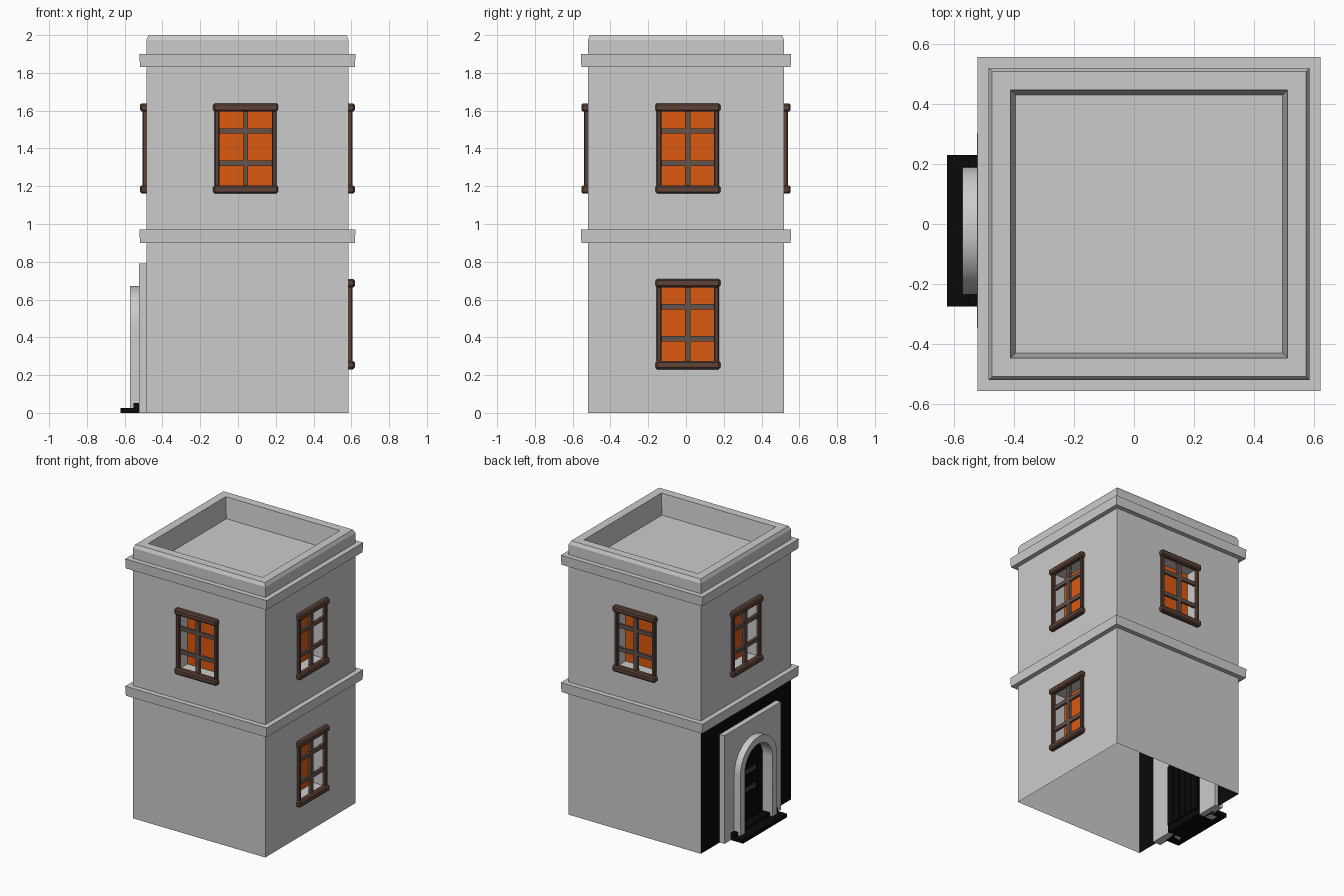
import bpy, bmesh, math
from mathutils import Matrix, Vector

if "Cube" in bpy.data.objects:
    bpy.data.objects.remove(bpy.data.objects["Cube"])

CX, HX, HY = 0.05, 0.535, 0.52      # tower centre and half sizes


def mat(name, c):
    m = bpy.data.materials.new(name)
    m.diffuse_color = (*c, 1)
    m.use_nodes = True
    m.node_tree.nodes["Principled BSDF"].inputs["Base Color"].default_value = m.diffuse_color
    return m


BROWN = mat("dark_wood", (0.11, 0.055, 0.04))
BAR = mat("bar_wood", (0.13, 0.085, 0.07))
ORANGE = mat("lit_glass", (0.72, 0.10, 0.005))
BLACK = mat("black", (0.003, 0.003, 0.003))
STEEL = mat("blue_steel", (0.03, 0.06, 0.10))
PALE = mat("pale_reveal", (0.75, 0.75, 0.75))


def finish(name, bm, m=None, mw=None, normals=True):
    if normals:
        bmesh.ops.recalc_face_normals(bm, faces=bm.faces)
    me = bpy.data.meshes.new(name)
    bm.to_mesh(me)
    bm.free()
    ob = bpy.data.objects.new(name, me)
    bpy.context.collection.objects.link(ob)
    if m:
        me.materials.append(m)
    if mw:
        ob.matrix_world = mw
    return ob


def box(name, lo, hi, m=None, mw=None, bevel=0):
    bm = bmesh.new()
    lo, hi = Vector(lo), Vector(hi)
    bmesh.ops.create_cube(bm, size=1, matrix=Matrix.Translation((lo + hi) / 2)
                          @ Matrix.Diagonal((*(hi - lo), 1)))
    if bevel:
        bmesh.ops.bevel(bm, geom=bm.edges[:], offset=bevel, segments=1, affect='EDGES')
    return finish(name, bm, m, mw)


def ring(name, profile, closed=False, cap=False):
    """Sweep an (offset, z) profile around the tower's rectangle."""
    bm = bmesh.new()
    rows = [[bm.verts.new((CX + sx * (HX + o), sy * (HY + o), z))
             for sx, sy in ((-1, -1), (1, -1), (1, 1), (-1, 1))] for o, z in profile]
    pairs = list(zip(rows, rows[1:])) + ([(rows[-1], rows[0])] if closed else [])
    for a, b in pairs:
        for i in range(4):
            j = (i + 1) % 4
            bm.faces.new((a[i], a[j], b[j], b[i]))
    if cap:
        bm.faces.new(rows[-1])
    return finish(name, bm)


def wall(name, half, z0, z1, mw, hole=None, m=None):
    """Single-sheet wall facing local -y, with an optional window hole."""
    us, zs = [-half, half], [z0, z1]
    if hole:
        u, z = hole
        us[1:1] = [u - 0.14, u + 0.14]
        zs[1:1] = [z - 0.2, z + 0.2]
    bm = bmesh.new()
    g = [[bm.verts.new((u, 0, z)) for z in zs] for u in us]
    for i in range(len(us) - 1):
        for j in range(len(zs) - 1):
            if not (hole and i == 1 and j == 1):
                bm.faces.new((g[i][j], g[i + 1][j], g[i + 1][j + 1], g[i][j + 1]))
    finish(name, bm, m, mw, normals=False)


def window(name, mw):
    """Window centred on the local origin, facing local -y."""
    D = 0.08
    for s, part in ((1, "header"), (-1, "sill")):
        z = s * 0.217
        box(f"{name}_{part}", (-0.172, -0.034, z - 0.022), (0.172, 0.01, z + 0.022), BROWN, mw, 0.009)
        u = s * 0.152
        box(f"{name}_jamb_{part}", (u - 0.013, -0.02, -0.2), (u + 0.013, 0.01, 0.2), BROWN, mw, 0.005)
    box(f"{name}_mullion", (-0.014, -0.008, -0.2), (0.014, 0.014, 0.2), BAR, mw)
    for k, z in enumerate((0.092, -0.078)):
        box(f"{name}_bar_{k}", (-0.14, -0.006, z - 0.014), (0.14, 0.012, z + 0.014), BAR, mw)
    # recessed glass and the four reveal faces around it
    bm = bmesh.new()
    c = ((-0.14, -0.2), (0.14, -0.2), (0.14, 0.2), (-0.14, 0.2))
    f = [bm.verts.new((u, 0, z)) for u, z in c]
    b = [bm.verts.new((u, D, z)) for u, z in c]
    for i in range(4):
        j = (i + 1) % 4
        bm.faces.new((f[j], f[i], b[i], b[j]))
    finish(f"{name}_reveal", bm, PALE, mw, normals=False)
    bm = bmesh.new()
    bm.faces.new([bm.verts.new((u, D, z)) for u, z in c])
    finish(f"{name}_glass", bm, ORANGE, mw, normals=False)


# Walls and windows on each side: name, angle, distance, half width, window offset
for side, ang, dist, half, u in (("front", 0, HY, HX, -0.01), ("right", 90, HX, HY, 0.01),
                                 ("back", 180, HY, HX, 0.01), ("left", -90, HX, HY, -0.01)):
    mw = (Matrix.Translation((CX, 0, 0)) @ Matrix.Rotation(math.radians(ang), 4, 'Z')
          @ Matrix.Translation((0, -dist, 0)))
    lower = (u, 0.47) if side == "right" else None
    wall(f"{side}_lower_wall", half, 0, 0.94, mw, lower, BLACK if side == "left" else None)
    wall(f"{side}_upper_wall", half, 0.94, 1.9, mw, (u, 1.4))
    window(f"{side}_upper_window", mw @ Matrix.Translation((u, 0, 1.4)))
    if lower:
        window(f"{side}_lower_window", mw @ Matrix.Translation((u, 0, 0.47)))

# Stone bands and roof parapet
ring("middle_band", [(0, 0.9), (0.034, 0.9), (0.037, 0.97), (0, 0.97)], True)
ring("upper_band", [(0, 1.83), (0.034, 1.83), (0.037, 1.9), (0, 1.9)], True)
ring("roof_parapet", [(0, 1.9), (0, 1.975), (-0.012, 2.0), (-0.073, 2.0), (-0.09, 1.85)], cap=True)

# Doorway on the left side
DY, SPRING = -0.022, 0.46


def arch(r, n=20):
    """Arch outline from one foot over the top to the other."""
    top = [(DY + r * math.cos(math.pi * i / n), SPRING + r * math.sin(math.pi * i / n))
           for i in range(n + 1)]
    return [(DY + r, 0)] + top + [(DY - r, 0)]


def slab(name, inner, outer, x0, x1, m=None):
    """Extrude an outline, or the strip between two outlines, along x."""
    bm = bmesh.new()
    rows = [[bm.verts.new((x0, y, z)) for y, z in o] for o in (inner, outer) if o]
    if outer:
        a, b = rows
        for i in range(len(a) - 1):
            bm.faces.new((a[i], a[i + 1], b[i + 1], b[i]))
    else:
        bm.faces.new(rows[0])
    ext = bmesh.ops.extrude_face_region(bm, geom=bm.faces[:], use_keep_orig=True)
    moved = [v for v in ext["geom"] if isinstance(v, bmesh.types.BMVert)]
    bmesh.ops.translate(bm, verts=moved, vec=(x1 - x0, 0, 0))
    ob = finish(name, bm, m)
    bpy.ops.object.select_all(action='DESELECT')
    ob.select_set(True)
    bpy.context.view_layer.objects.active = ob
    bpy.ops.object.shade_smooth_by_angle(angle=math.radians(30))


inner = arch(0.16)


def to_rect(y, z, w=0.325, h=0.79):
    """Push an arch point out to the rectangular panel edge."""
    if z <= SPRING:
        return (DY + math.copysign(w, y - DY), z)
    dy, dz = y - DY, z - SPRING
    t = min(w / max(abs(dy), 1e-6), (h - SPRING) / max(dz, 1e-6))
    return (DY + dy * t, SPRING + dz * t)


# 45 degree points land on the panel's corners closely enough to square it
panel = [to_rect(y, z) for y, z in inner]
for s in (1, -1):
    k = min(range(len(panel)), key=lambda i: (panel[i][0] - DY - s * 0.325) ** 2 + (panel[i][1] - 0.79) ** 2)
    panel[k] = (DY + s * 0.325, 0.79)
slab("door_panel", inner, panel, -0.523, -0.46)
slab("door_arch", inner, arch(0.2125), -0.572, -0.52)
slab("door", arch(0.16), None, -0.49, -0.45, BLACK)
for i in range(5):
    y = DY + (i - 2) * 0.062
    h = SPRING + math.sqrt(max(0, 0.155 ** 2 - (abs(y - DY) + 0.026) ** 2))
    box(f"door_plank_{i}", (-0.498, y - 0.027, 0.05), (-0.44, y + 0.027, h), BLACK)
for i, z in enumerate((0.28, 0.41)):
    box(f"door_hinge_{i}", (-0.505, -0.09, z - 0.015), (-0.495, 0.135, z + 0.015), STEEL)
box("door_step_lower", (-0.623, -0.275, 0), (-0.5, 0.23, 0.027), BLACK)
box("door_step_upper", (-0.553, -0.275, 0.02), (-0.5, 0.23, 0.052), BLACK)
